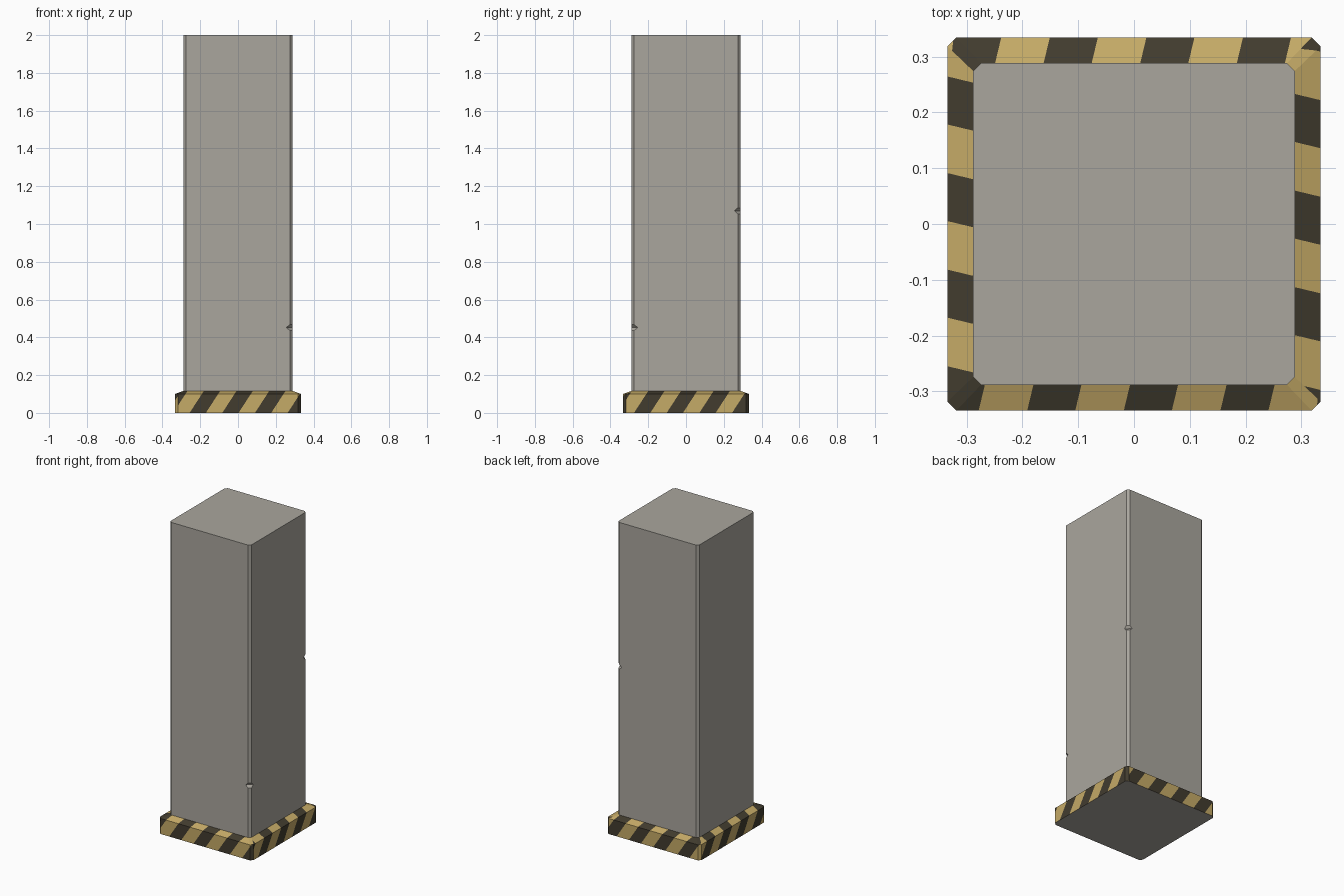
import bpy, bmesh, math
from mathutils import Vector

if "Cube" in bpy.data.objects:
    bpy.data.objects.remove(bpy.data.objects["Cube"])


def material(name, rgb):
    m = bpy.data.materials.new(name)
    m.diffuse_color = (*rgb, 1)
    m.use_nodes = True
    m.node_tree.nodes["Principled BSDF"].inputs["Base Color"].default_value = m.diffuse_color
    return m


concrete = material("concrete_grey", (0.40, 0.38, 0.34))
yellow = material("worn_yellow", (0.56, 0.405, 0.135))
black = material("faded_black", (0.054, 0.045, 0.028))


def ring(bm, half, chamfer, z):
    """Square outline with chamfered corners."""
    a, b = half, half - chamfer
    pts = [(-b, -a), (b, -a), (a, -b), (a, b), (b, a), (-b, a), (-a, b), (-a, -b)]
    return [bm.verts.new((x, y, z)) for x, y in pts]


def loft(bm, rings):
    for lo, hi in zip(rings, rings[1:]):
        for i in range(8):
            j = (i + 1) % 8
            bm.faces.new((lo[i], lo[j], hi[j], hi[i]))


def finish(bm, name, mats):
    bm.normal_update()
    me = bpy.data.meshes.new(name)
    bm.to_mesh(me)
    bm.free()
    for m in mats:
        me.materials.append(m)
    ob = bpy.data.objects.new(name, me)
    bpy.context.collection.objects.link(ob)
    return ob


HALF, CH, BASE_TOP = 0.288, 0.014, 0.117

# column shaft
bm = bmesh.new()
rings = [ring(bm, HALF, CH, BASE_TOP), ring(bm, HALF, CH, 2.0)]
loft(bm, rings)
bm.faces.new(rings[-1])

# chipped corners: (side of y, height)
for sy, z in ((-1, 0.452), (1, 1.07)):
    for h in (z - 0.016, z, z + 0.016):
        bmesh.ops.bisect_plane(bm, geom=bm.verts[:] + bm.edges[:] + bm.faces[:],
                               plane_co=(0, 0, h), plane_no=(0, 0, 1))
    for v in bm.verts:
        if abs(v.co.z - z) < 1e-4 and v.co.x > 0.2 and v.co.y * sy > 0.2:
            if v.co.x > v.co.y * sy:
                v.co.y = sy * 0.256
            else:
                v.co.x = 0.256
finish(bm, "column_shaft", [concrete])

# striped base kerb with sloping top
bm = bmesh.new()
rings = [ring(bm, 0.334, 0.016, 0), ring(bm, 0.334, 0.016, 0.1),
         ring(bm, HALF, CH, BASE_TOP)]
loft(bm, rings)
bm.faces.new(rings[0][::-1])
bm.normal_update()

LEAN, PITCH, WIDTH, Z_REF = 0.65, 0.173, 0.086, 0.108
# stripe start along each side: front, right, back, left
STARTS = (0.160, -0.032, 0.070, 0.087)


def side_of(f):
    n = f.normal
    if n.z < -0.5:
        return -1
    return round((math.atan2(n.y, n.x) + math.pi / 2 - 0.05) / (math.pi / 2)) % 4


for s, start in enumerate(STARTS):
    along = Vector((round(math.cos(s * math.pi / 2)), round(math.sin(s * math.pi / 2)), 0))
    no = along - Vector((0, 0, LEAN))
    for k in range(-4, 5):
        for edge in (0, WIDTH):
            faces = [f for f in bm.faces if side_of(f) == s]
            geom = set(faces)
            for f in faces:
                geom.update(f.edges)
                geom.update(f.verts)
            co = along * (start + k * PITCH + edge) + Vector((0, 0, Z_REF))
            bmesh.ops.bisect_plane(bm, geom=list(geom), plane_co=co, plane_no=no)
            bm.normal_update()
    for f in bm.faces:
        if side_of(f) == s:
            c = f.calc_center_median()
            u = c.dot(along) - LEAN * (c.z - Z_REF) - start
            f.material_index = 1 if u % PITCH < WIDTH else 0
for f in bm.faces:
    if side_of(f) == -1:
        f.material_index = 2
finish(bm, "striped_base", [yellow, black, concrete])
